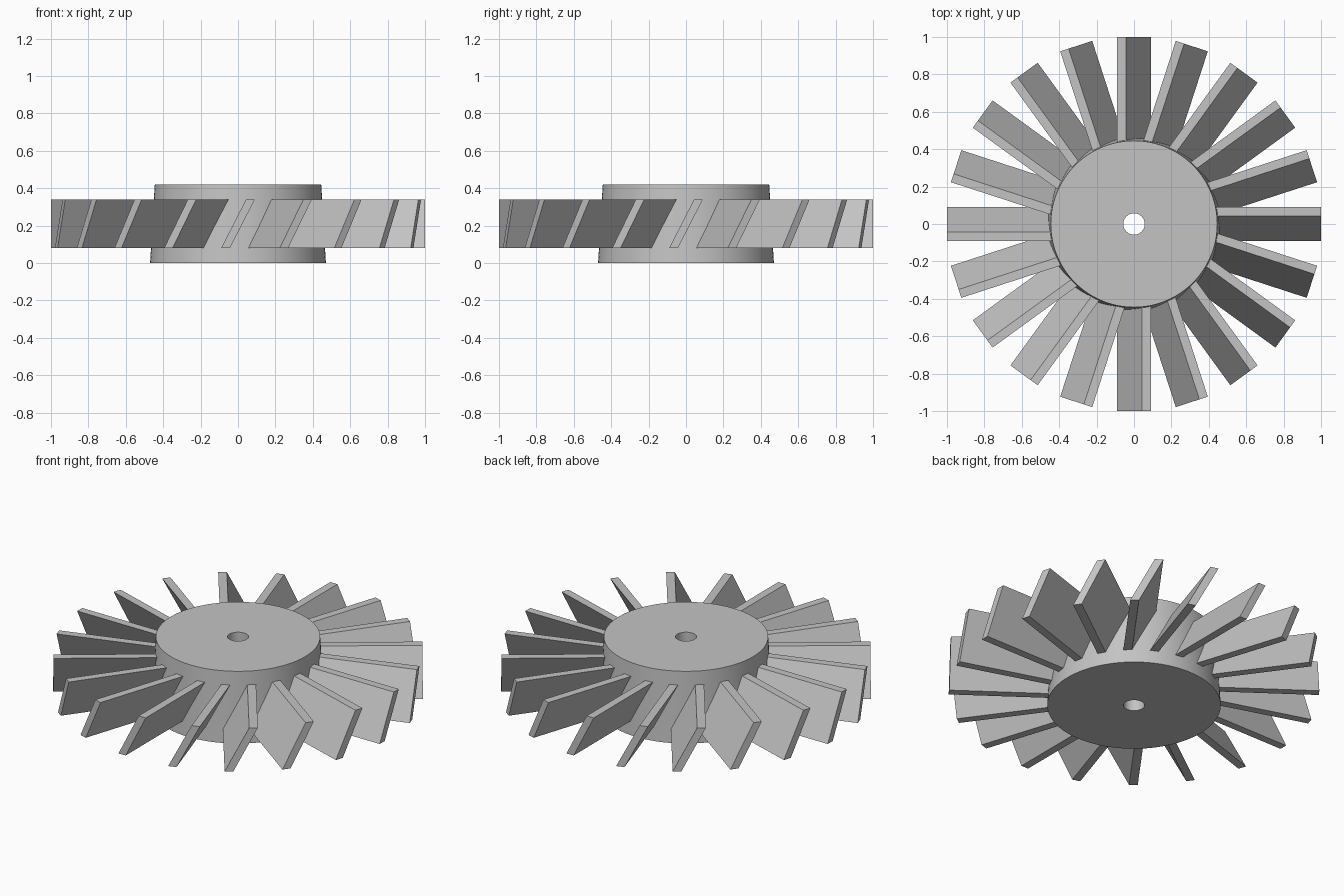
import bpy, bmesh, math
from mathutils import Matrix

BLADES = 20
SEGMENTS = 96

cube = bpy.data.objects.get("Cube")
if cube:
    bpy.data.objects.remove(cube, do_unlink=True)

# Single plain grey
grey = bpy.data.materials.new("light_grey")
grey.use_nodes = True
colour = (0.55, 0.55, 0.55, 1)
grey.diffuse_color = colour
grey.node_tree.nodes["Principled BSDF"].inputs["Base Color"].default_value = colour


def make_object(name, bm):
    bmesh.ops.recalc_face_normals(bm, faces=bm.faces[:])
    mesh = bpy.data.meshes.new(name)
    bm.to_mesh(mesh)
    bm.free()
    mesh.materials.append(grey)
    obj = bpy.data.objects.new(name, mesh)
    bpy.context.collection.objects.link(obj)
    return obj


# Hub: slightly tapered disc with a through bore, lathed from its section
bm = bmesh.new()
section = [(0.057, 0), (0.47, 0), (0.445, 0.42), (0.057, 0.42)]
verts = [bm.verts.new((r, 0, z)) for r, z in section]
edges = [bm.edges.new((verts[i], verts[(i + 1) % 4])) for i in range(4)]
bmesh.ops.spin(bm, geom=verts + edges, cent=(0, 0, 0), axis=(0, 0, 1),
               angle=math.tau, steps=SEGMENTS, use_duplicate=False)
bmesh.ops.remove_doubles(bm, verts=bm.verts[:], dist=0.0001)
hub = make_object("hub", bm)
bpy.ops.object.select_all(action="DESELECT")
hub.select_set(True)
bpy.context.view_layer.objects.active = hub
bpy.ops.object.shade_smooth_by_angle(angle=math.radians(30))

# Blades: slanted slabs, rooted inside the hub and square at the tip
for i in range(BLADES):
    bm = bmesh.new()
    outline = [(-0.09, 0.08), (-0.043, 0.08), (0.09, 0.34), (0.043, 0.34)]
    root = bm.faces.new([bm.verts.new((0.41, y, z)) for y, z in outline])
    tip = bmesh.ops.extrude_face_region(bm, geom=[root], use_keep_orig=True)["geom"]
    tip_verts = [v for v in tip if isinstance(v, bmesh.types.BMVert)]
    bmesh.ops.translate(bm, verts=tip_verts, vec=(0.59, 0, 0))
    bm.transform(Matrix.Rotation(math.tau * i / BLADES, 4, "Z"))
    make_object(f"blade_{i + 1}", bm)
